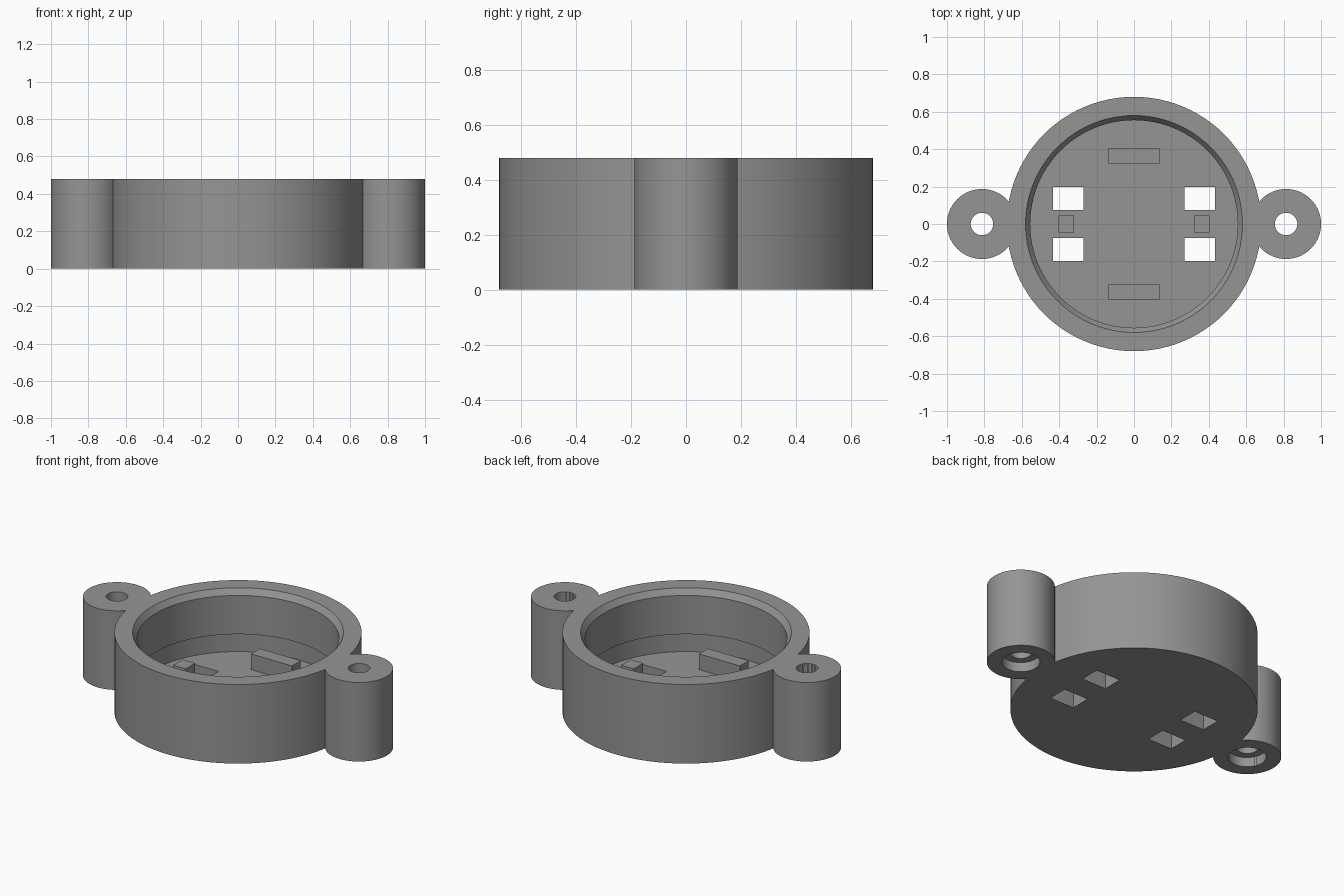
import bpy, bmesh, math
from mathutils import Matrix

if "Cube" in bpy.data.objects:
    bpy.data.objects.remove(bpy.data.objects["Cube"])

SEG = 96
HEIGHT = 0.48
FLOOR = 0.095
LUG_X = 0.813

grey = bpy.data.materials.new("mid_grey")
grey.diffuse_color = (0.3, 0.3, 0.3, 1)
grey.use_nodes = True
grey.node_tree.nodes["Principled BSDF"].inputs["Base Color"].default_value = grey.diffuse_color


def finish(name, bm):
    bmesh.ops.recalc_face_normals(bm, faces=bm.faces)
    mesh = bpy.data.meshes.new(name)
    bm.to_mesh(mesh)
    bm.free()
    mesh.materials.append(grey)
    obj = bpy.data.objects.new(name, mesh)
    bpy.context.collection.objects.link(obj)
    return obj


def lathe(name, profile, x=0.0):
    """Revolve a closed (radius, z) outline around a vertical axis at x."""
    bm = bmesh.new()
    verts = [bm.verts.new((r, 0, z)) for r, z in profile]
    edges = [bm.edges.new((a, b)) for a, b in zip(verts, verts[1:] + verts[:1])]
    bmesh.ops.spin(bm, geom=verts + edges, cent=(0, 0, 0), axis=(0, 0, 1),
                   angle=math.tau, steps=SEG)
    bmesh.ops.remove_doubles(bm, verts=bm.verts, dist=1e-5)
    # drop the zero-width edges left on the axis
    bmesh.ops.dissolve_degenerate(bm, edges=bm.edges, dist=1e-5)
    bad = [e for e in bm.edges if not e.link_faces]
    bmesh.ops.delete(bm, geom=bad, context='EDGES')
    bmesh.ops.translate(bm, verts=bm.verts, vec=(x, 0, 0))
    return finish(name, bm)


def box(name, x, y, z0, z1, w, d):
    bm = bmesh.new()
    bmesh.ops.create_cube(bm, size=1, matrix=Matrix.Translation((x, y, (z0 + z1) / 2))
                          @ Matrix.Diagonal((w, d, z1 - z0, 1)))
    return finish(name, bm)


def combine(target, tool, operation):
    mod = target.modifiers.new(tool.name, 'BOOLEAN')
    mod.operation = operation
    mod.solver = 'EXACT'
    mod.object = tool
    bpy.context.view_layer.objects.active = target
    bpy.ops.object.modifier_apply(modifier=mod.name)
    bpy.data.objects.remove(tool, do_unlink=True)


# Round cup: chamfered lip, inner wall, shallow undercut above the floor
housing = lathe("round_housing", [
    (0, 0), (0.68, 0), (0.68, HEIGHT), (0.58, HEIGHT), (0.555, 0.445),
    (0.555, 0.21), (0.575, 0.21), (0.575, FLOOR), (0, FLOOR)])

# Screw lugs with a through hole and a counterbore underneath
for side in (-1, 1):
    lug = lathe("screw_lug", [(0, 0), (0.187, 0), (0.187, HEIGHT), (0, HEIGHT)], side * LUG_X)
    combine(housing, lug, 'UNION')
    bore = lathe("screw_bore", [
        (0, -0.1), (0.105, -0.1), (0.105, 0.058), (0.06, 0.058), (0.06, 0.6), (0, 0.6)],
        side * LUG_X)
    combine(housing, bore, 'DIFFERENCE')

# Four rectangular openings through the floor
for sx in (-1, 1):
    for sy in (-1, 1):
        slot = box("floor_slot", sx * 0.352, sy * 0.137, -0.1, 0.15, 0.164, 0.122)
        combine(housing, slot, 'DIFFERENCE')

bpy.ops.object.select_all(action='DESELECT')
housing.select_set(True)
bpy.context.view_layer.objects.active = housing
bpy.ops.object.shade_smooth_by_angle(angle=math.radians(25))

# Raised blocks on the floor
for s, side in ((-1, "front"), (1, "back")):
    box(side + "_support_block", 0, s * 0.363, FLOOR, 0.19, 0.274, 0.085)
for s, side in ((-1, "left"), (1, "right")):
    box(side + "_spacer_block", s * 0.362, 0, FLOOR, 0.19, 0.085, 0.09)
